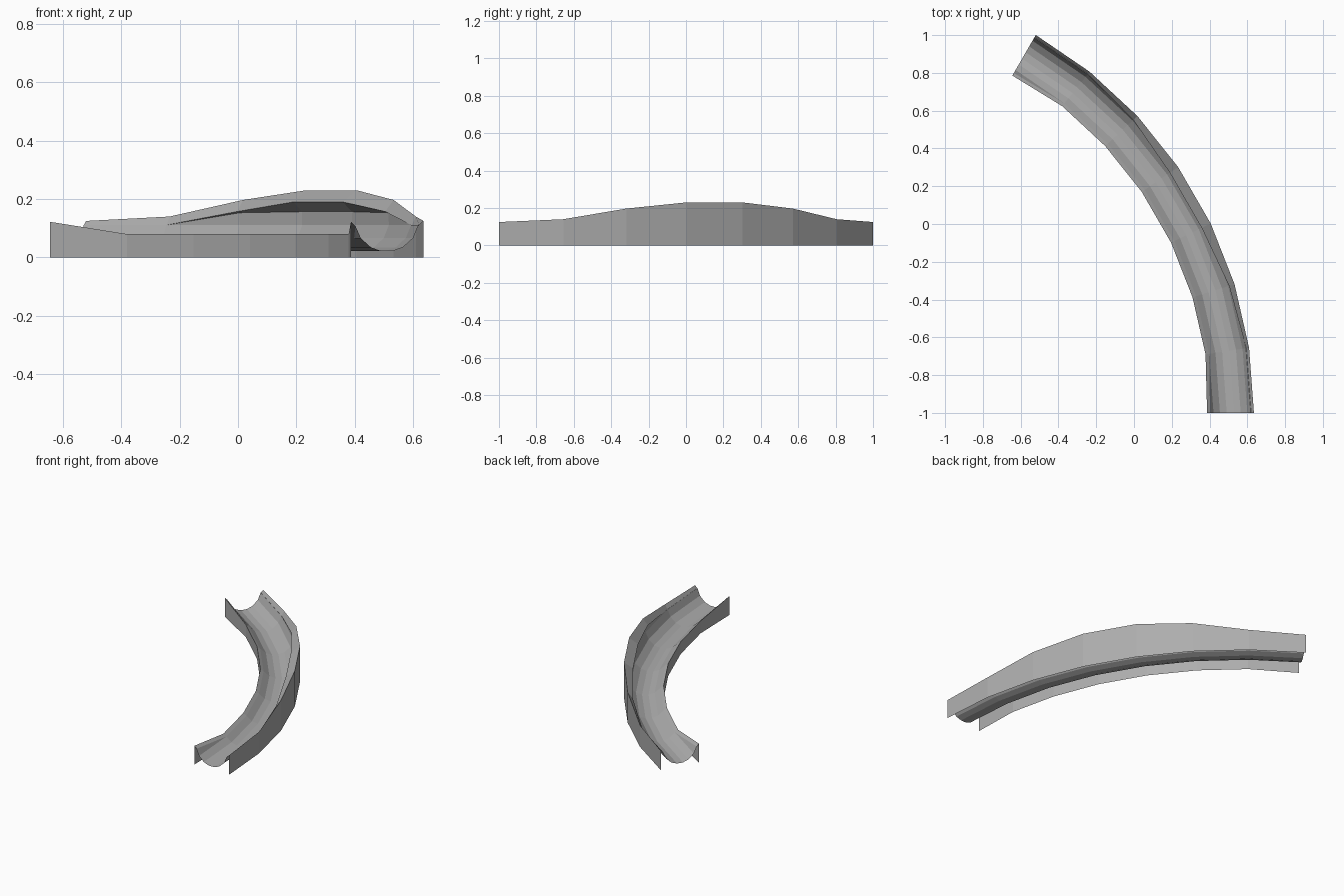
import bpy
import bmesh
from math import sin, cos, radians

if "Cube" in bpy.data.objects:
    bpy.data.objects.remove(bpy.data.objects["Cube"])

# 60 degree bend in 7 straight segments, turning about (CX, -1)
CX, CY, STEPS = -1.675, -1.0, 7
R_OUT, R_MID, BOWL, BOWL_Z = 2.31, 2.185, 0.11, 0.13

# values at each station of the first half, mirrored along the bend
def both(half):
    return half + half[::-1]

outer_top = both([0.125, 0.14, 0.197, 0.23])
outer_lip = both([(2.295, 0.11), (2.295, 0.11), (2.28, 0.157), (2.257, 0.19)])
bank = both([-10, -10, 12, 14])           # where the round part ends, outer side
inner_top = both([0.122, 0.08, 0.08, 0.08])
inner_r = both([2.062, 2.077, 2.077, 2.077])
inner_start = both([-168, -144, -144, -144])

metal = bpy.data.materials.new("dark_grey")
metal.diffuse_color = (0.42, 0.42, 0.42, 1)
metal.use_nodes = True
metal.node_tree.nodes["Principled BSDF"].inputs["Base Color"].default_value = metal.diffuse_color


def bowl_profile(i):
    """Cross-section of the channel as (radius, z), inner lip to outer lip."""
    pts = []
    for a in (-168, -144, -120, -100, -80, -60, -35, -10, 14):
        a = radians(min(max(a, inner_start[i]), bank[i]))
        pts.append((R_MID + BOWL * cos(a), BOWL_Z + BOWL * sin(a)))
    return pts + [outer_lip[i]]


def loft(name, profile):
    """Sweep a changing (radius, z) profile around the bend."""
    bm = bmesh.new()
    rows = []
    for i in range(STEPS + 1):
        a = radians(60 * i / STEPS)
        rows.append([bm.verts.new((CX + r * cos(a), CY + r * sin(a), z))
                     for r, z in profile(i)])
    for p, q in zip(rows, rows[1:]):
        for k in range(len(p) - 1):
            bm.faces.new((p[k], p[k + 1], q[k + 1], q[k]))
    bmesh.ops.remove_doubles(bm, verts=bm.verts, dist=0.0005)
    mesh = bpy.data.meshes.new(name)
    bm.to_mesh(mesh)
    bm.free()
    mesh.materials.append(metal)
    obj = bpy.data.objects.new(name, mesh)
    bpy.context.collection.objects.link(obj)
    return obj


# banked channel
loft("channel", bowl_profile)

# low inner side panel with its thin rim
loft("inner_wall", lambda i: [(inner_r[i], 0), (inner_r[i], inner_top[i]),
                              bowl_profile(i)[0]])

# tall outer side panel with the sloping rim over the bank
loft("outer_wall", lambda i: [outer_lip[i], (R_OUT, outer_top[i]), (R_OUT, 0)])
